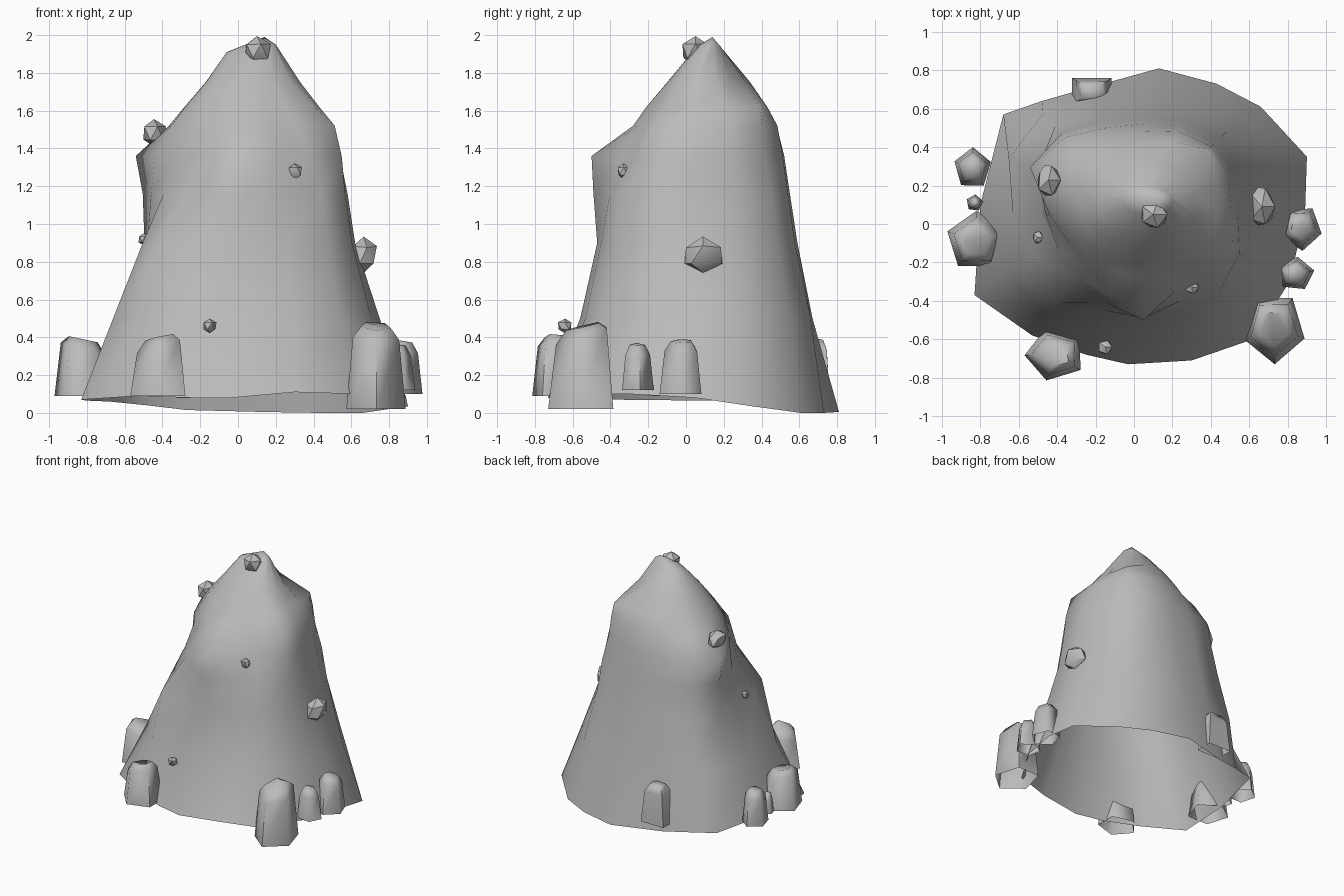
import bpy
import bmesh
import random
from math import cos, sin, pi, radians
from mathutils import Vector

cube = bpy.data.objects.get("Cube")
if cube:
    bpy.data.objects.remove(cube, do_unlink=True)

rock_grey = bpy.data.materials.new("rock_grey")
rock_grey.use_nodes = True
colour = (0.5, 0.5, 0.5, 1)
rock_grey.diffuse_color = colour
rock_grey.node_tree.nodes["Principled BSDF"].inputs["Base Color"].default_value = colour


def finish(name, bm, angle):
    """Turn a bmesh into a shaded object with the rock colour."""
    bmesh.ops.recalc_face_normals(bm, faces=bm.faces)
    mesh = bpy.data.meshes.new(name)
    bm.to_mesh(mesh)
    bm.free()
    mesh.materials.append(rock_grey)
    obj = bpy.data.objects.new(name, mesh)
    bpy.context.collection.objects.link(obj)
    bpy.ops.object.select_all(action="DESELECT")
    obj.select_set(True)
    bpy.context.view_layer.objects.active = obj
    bpy.ops.object.shade_smooth_by_angle(angle=radians(angle))


def loft(name, rings, tip, angle):
    """Skin closed rings from the bottom up and close them at a tip, open below."""
    bm = bmesh.new()
    loops = [[bm.verts.new(p) for p in ring] for ring in rings]
    count = len(loops[0])
    for low, high in zip(loops, loops[1:]):
        for i in range(count):
            j = (i + 1) % count
            bm.faces.new((low[i], low[j], high[j], high[i]))
    top = bm.verts.new(tip)
    for i in range(count):
        bm.faces.new((loops[-1][i], loops[-1][(i + 1) % count], top))
    finish(name, bm, angle)


# Mountain foot: uneven rim, counter-clockwise from +x
FOOT = [(0.89, 0.05, 0.08), (0.9, 0.35, 0.035), (0.66, 0.61, 0), (0.43, 0.73, 0),
        (0.13, 0.81, 0.005), (-0.27, 0.7, 0.015), (-0.48, 0.64, 0.04), (-0.68, 0.57, 0.06),
        (-0.8, 0.1, 0.065), (-0.83, -0.37, 0.07), (-0.53, -0.58, 0.09), (-0.25, -0.68, 0.08),
        (-0.03, -0.73, 0.08), (0.3, -0.71, 0.11), (0.62, -0.6, 0.1), (0.81, -0.3, 0.1)]

# Mountain slopes: height, then radius in hundredths every 1/16 turn from +x
LEVELS = [
    (0.5, [70, 73, 71, 66, 62, 64, 74, 76, 68, 77, 73, 64, 61, 63, 69, 71]),
    (0.9, [57, 59, 61, 57, 54, 56, 65, 59, 53, 60, 65, 54, 52, 54, 60, 60]),
    (1.16, [53, 55, 57, 53, 50, 52, 60, 60, 51, 48, 47, 50, 54, 49, 56, 56]),
    (1.36, [49, 51, 52, 50, 47, 49, 57, 64, 49, 41, 40, 46, 55, 43, 45, 54]),
    (1.52, [46, 48, 50, 47, 43, 43, 47, 45, 40, 36, 34, 33, 33, 33, 38, 50]),
    (1.62, [38, 41, 48, 41, 38, 37, 38, 36, 33, 30, 27, 26, 26, 26, 29, 38]),
    (1.75, [28, 29, 26, 29, 29, 28, 27, 24, 22, 20, 17, 16, 15, 16, 19, 25]),
]


def slope_ring(height, radii):
    return [(0.05 + r / 100 * cos(i * pi / 8), 0.05 + r / 100 * sin(i * pi / 8), height)
            for i, r in enumerate(radii)]


rings = [FOOT] + [slope_ring(*level) for level in LEVELS]
rings.append([(0.07 + 0.13 * cos(i * pi / 8), 0.12 + 0.07 * sin(i * pi / 8),
               1.93 + 0.02 * cos(i * pi / 8)) for i in range(16)])
loft("mountain", rings, (0.14, 0.14, 1.99), 75)


# Standing stones: tapered prisms with a chamfered top that rises along "lean"
def standing_stone(name, place, size, low, high, lean, sides, turn):
    middle = Vector((*place, 0))
    rise = Vector((*lean, 0))

    def ring(scale, height, slant):
        points = []
        for i in range(sides):
            a = turn + i * 2 * pi / sides
            offset = Vector((size[0] * cos(a), size[1] * sin(a), 0)) * scale
            lift = slant * offset.dot(rise)
            points.append(middle + offset + Vector((0, 0, height + lift)))
        return points

    shoulder = high - 0.06
    rings = [ring(1, low, 0), ring(0.78, shoulder, 4), ring(0.5, high - 0.01, 3)]
    loft(name, rings, middle + rise + Vector((0, 0, high)), 74)


STONES = [
    ("front_left_big", (0.73, -0.54), (0.165, 0.19), 0.02, 0.47, (-0.02, 0.08), 5, -0.3),
    ("front_right", (-0.41, -0.68), (0.16, 0.14), 0.09, 0.41, (0.07, -0.03), 5, 0.65),
    ("right_big", (-0.82, -0.09), (0.16, 0.16), 0.09, 0.4, (-0.07, 0), 5, 0.3),
    ("right_rear", (-0.84, 0.29), (0.1, 0.11), 0.09, 0.37, (0.04, 0), 5, 0.3),
    ("right_tiny", (-0.83, 0.11), (0.045, 0.045), 0.1, 0.27, (0.01, 0), 5, 0.2),
    ("left_middle", (0.87, -0.02), (0.11, 0.12), 0.1, 0.39, (-0.05, 0), 5, -0.25),
    ("left_front", (0.84, -0.26), (0.1, 0.09), 0.12, 0.37, (-0.03, 0), 5, 0.2),
    ("rear", (-0.22, 0.69), (0.145, 0.1), 0.08, 0.4, (0, -0.03), 4, 0.78),
]
for label, *spec in STONES:
    standing_stone(label + "_stone", *spec)


# Loose rocks stuck to the slope: jittered, faceted balls
def loose_rock(name, centre, size, seed):
    rng = random.Random(seed)
    bm = bmesh.new()
    bmesh.ops.create_icosphere(bm, subdivisions=1, radius=1)
    for v in bm.verts:
        v.co = Vector(centre) + v.co * rng.uniform(0.92, 1.12) * Vector(size)
    finish(name, bm, 38)


ROCKS = [
    ("summit", (0.1, 0.05, 1.915), (0.075, 0.075, 0.078)),
    ("right_upper", (-0.445, 0.23, 1.48), (0.065, 0.09, 0.075)),
    ("front_upper", (0.3, -0.33, 1.28), (0.04, 0.035, 0.042)),
    ("left_slope", (0.665, 0.09, 0.835), (0.07, 0.115, 0.097)),
    ("front_lower", (-0.15, -0.64, 0.46), (0.04, 0.04, 0.04)),
    ("right_small", (-0.5, -0.07, 0.92), (0.027, 0.035, 0.032)),
]
for seed, (label, centre, size) in enumerate(ROCKS):
    loose_rock(label + "_rock", centre, size, seed)
